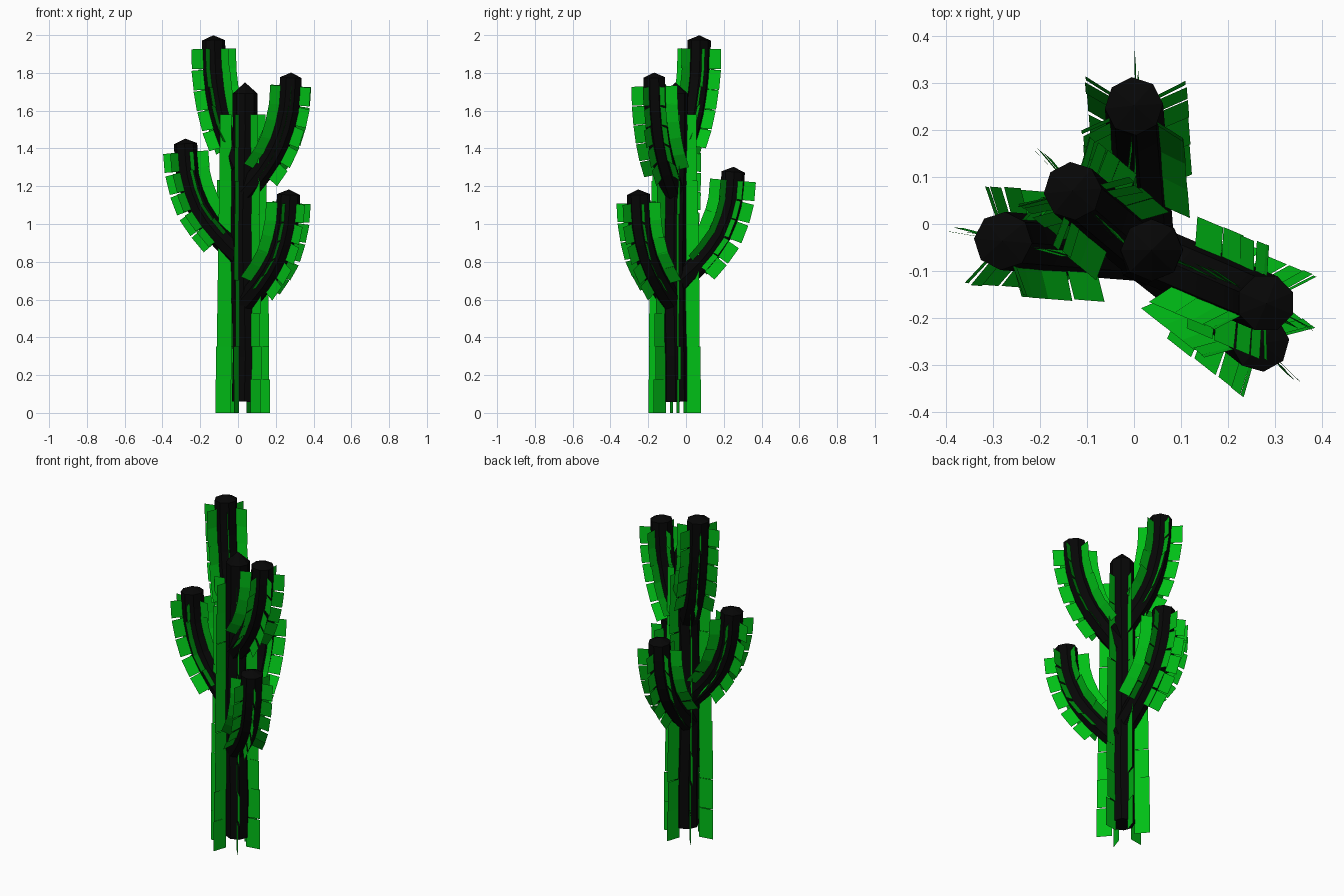
import bpy, bmesh, math, random
from mathutils import Vector

if "Cube" in bpy.data.objects:
    bpy.data.objects.remove(bpy.data.objects["Cube"])

random.seed(4)
UP = Vector((0, 0, 1))


def material(name, rgb):
    m = bpy.data.materials.new(name)
    m.diffuse_color = (*rgb, 1)
    m.use_nodes = True
    m.node_tree.nodes["Principled BSDF"].inputs["Base Color"].default_value = m.diffuse_color
    return m


dark = material("dark_core", (0.002, 0.002, 0.002))
green = material("green_rib", (0.0, 0.52, 0.008))


def finish(bm, name, mat):
    me = bpy.data.meshes.new(name)
    bm.to_mesh(me)
    bm.free()
    me.materials.append(mat)
    bpy.context.collection.objects.link(bpy.data.objects.new(name, me))


def smooth_path(pts, steps=4):
    """Catmull-Rom curve through the points."""
    p = [2 * pts[0] - pts[1]] + pts + [2 * pts[-1] - pts[-2]]
    out = []
    for i in range(1, len(p) - 2):
        a, b, c, d = p[i - 1:i + 3]
        for s in range(steps):
            t = s / steps
            out.append(0.5 * (2 * b + (c - a) * t + (2 * a - 5 * b + 4 * c - d) * t * t
                              + (3 * b - a - 3 * c + d) * t ** 3))
    return out + [pts[-1]]


def frame(path, i, side):
    t = (path[min(i + 1, len(path) - 1)] - path[max(i - 1, 0)]).normalized()
    n = side.cross(t).normalized()
    return t, n, t.cross(n)


def core(name, path, side, radius, tip, sides=8):
    """Low-poly tube along a path, closed with a shallow pointed cap."""
    bm = bmesh.new()
    rings = []
    for i, p in enumerate(path):
        t, n, b = frame(path, i, side)
        rings.append([bm.verts.new(p + radius * (n * math.cos(a) + b * math.sin(a)))
                      for a in (math.tau * k / sides for k in range(sides))])
    for r0, r1 in zip(rings, rings[1:]):
        for k in range(sides):
            j = (k + 1) % sides
            bm.faces.new((r0[k], r0[j], r1[j], r1[k]))
    bm.faces.new(rings[0][::-1])
    top = bm.verts.new(path[-1] + t * tip)
    for k in range(sides):
        bm.faces.new((rings[-1][k], rings[-1][(k + 1) % sides], top))
    bmesh.ops.recalc_face_normals(bm, faces=bm.faces)
    finish(bm, name, dark)


def ribs(name, path, side, roll, inner, outer0, outer1, length, start, stop):
    """Six rows of thin square cards standing out of the core."""
    bm = bmesh.new()
    dist = [0]
    for a, b in zip(path, path[1:]):
        dist.append(dist[-1] + (b - a).length)
    end = dist[-1] - stop
    count = round((end - start) / length)
    length = (end - start) / count
    for k in range(count):
        s = start + (k + 0.5) * length
        i = max(j for j in range(len(path) - 1) if dist[j] <= s)
        p = path[i].lerp(path[i + 1], (s - dist[i]) / (dist[i + 1] - dist[i]))
        t = (path[i + 1] - path[i]).normalized()
        n = side.cross(t).normalized()
        b = t.cross(n)
        outer = outer0 + (outer1 - outer0) * (k + 0.5) / count
        for row in range(6):
            a = math.radians(roll + 60 * row + random.uniform(-3, 3))
            d = n * math.cos(a) + b * math.sin(a)
            h = t * length * 0.5
            bm.faces.new([bm.verts.new(v) for v in (
                p + d * inner - h, p + d * outer - h, p + d * outer + h, p + d * inner + h)])
    finish(bm, name, green)


# Trunk: x side vector makes the frame normal point along -y
base = Vector((0.025, -0.06, 0))
side = Vector((1, 0, 0))
trunk = [base + Vector((0.006 + 0.008 * math.sin(z * 5), 0.005 * math.cos(z * 4), z))
         for z in (0.06, 0.3, 0.55, 0.8, 1.05, 1.3, 1.5, 1.69)]
core("trunk_core", trunk, side, 0.066, 0.06)
rib_axis = [base + UP * z for z in (0, 0.4, 0.8, 1.2, 1.6)]
ribs("trunk_ribs", rib_axis, side, 42, 0.062, 0.148, 0.122, 0.18, 0, 0.02)

# Arms: end x, end y, end z, total height of the bend
arms = {
    "top_left_arm": (-0.13, 0.07, 2.00, 0.70),
    "top_right_arm": (0.28, -0.168, 1.80, 0.63),
    "left_arm": (-0.278, -0.036, 1.45, 0.62),
    "back_arm": (0.0, 0.25, 1.30, 0.61),
    "front_right_arm": (0.268, -0.252, 1.18, 0.60),
}
profile = ((0.05, 1.0), (0.44, 0.81), (0.76, 0.59), (0.95, 0.32), (1.0, 0.04))
for name, (x, y, z, drop) in arms.items():
    reach = Vector((x, y, 0)) - base
    path = smooth_path([base + reach * r + UP * (z - drop * f) for r, f in profile])
    side = UP.cross(reach).normalized()
    core(name + "_core", path[::2], side, 0.062, 0.027)
    ribs(name + "_ribs", path, side, -8, 0.055, 0.122, 0.122, 0.098, 0.14, 0.045)
